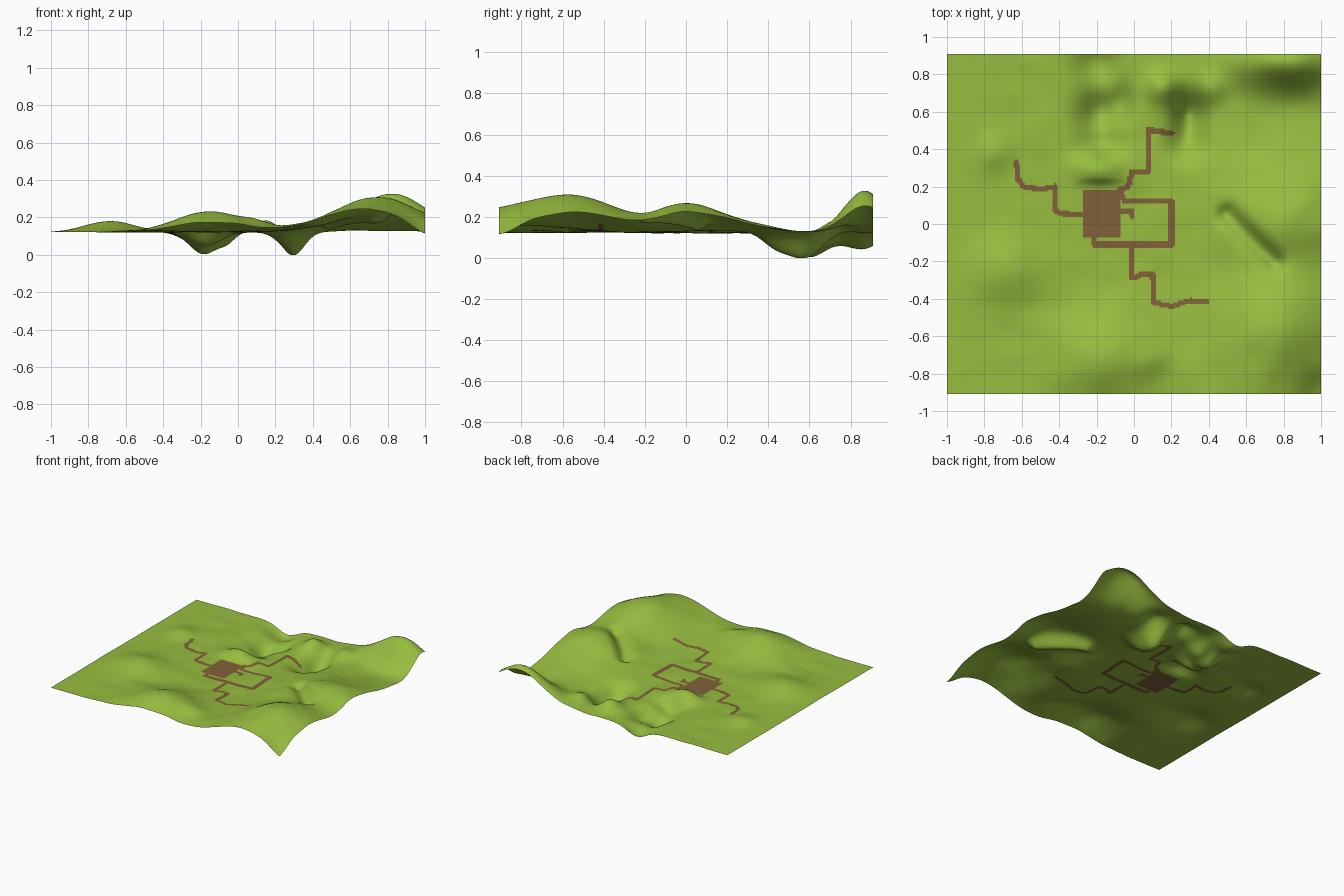
import bpy, bmesh, math
from mathutils import Vector, noise

if "Cube" in bpy.data.objects:
    bpy.data.objects.remove(bpy.data.objects["Cube"])

BASE = 0.122
NX, NY = 220, 200

# hills and hollows: x, y, height, spread x, spread y
BUMPS = [
    (.76, -.52, .17, .22, .2), (.8, -.01, .125, .24, .15), (.8, .25, .05, .28, .15),
    (.65, -.9, .1, .22, .2), (.82, .87, .205, .19, .1), (1, -.91, -.05, .08, .08),
    (-.15, -.72, .11, .19, .16), (-.68, -.25, .06, .13, .12), (-.75, .38, .03, .07, .07),
    (-.19, .29, .055, .09, .06), (.1, -.72, .02, .06, .06),
    (-.18, .6, -.115, .08, .09), (-.2, .86, -.08, .08, .08), (-.06, .66, -.04, .04, .07),
    (-.17, .43, -.05, .08, .05),
    (.295, .57, -.125, .06, .09), (.27, .43, -.05, .07, .06),
    (.15, .73, .06, .06, .06), (.4, .72, .04, .06, .06),
]
# narrow gully in the right-hand hill
GULLY = ((.5, .05), (.75, -.2))

# dirt paths as centre lines
PATHS = [
    [(-.63, .33), (-.62, .24), (-.59, .2), (-.5, .185), (-.42, .2), (-.42, .07), (-.38, .055), (-.25, .05)],
    [(-.08, .18), (-.03, .2), (-.01, .28), (.075, .28), (.075, .505), (.13, .495), (.2, .485)],
    [(-.08, .18), (-.05, .12), (.2, .12), (.2, -.11), (-.21, -.11), (-.21, -.05)],
    [(-.08, .065), (-.01, .065), (-.01, .04)],
    [(-.01, -.11), (-.01, -.29), (.04, -.27), (.1, -.27), (.105, -.42), (.2, -.44), (.3, -.41), (.39, -.415)],
]


def seg_dist(x, y, a, b):
    dx, dy = b[0] - a[0], b[1] - a[1]
    t = ((x - a[0]) * dx + (y - a[1]) * dy) / (dx * dx + dy * dy)
    t = max(0, min(1, t))
    return math.hypot(x - a[0] - t * dx, y - a[1] - t * dy)


def height(x, y):
    z = 0
    for cx, cy, h, sx, sy in BUMPS:
        z += h * math.exp(-((x - cx) / sx) ** 2 / 2 - ((y - cy) / sy) ** 2 / 2)
    z -= .055 * math.exp(-(seg_dist(x, y, *GULLY) / .055) ** 2)
    fade = min(1, max(0, (x + 1) / .4))
    z += fade * .006 * noise.noise(Vector((x * 7, y * 7, 1.7)))
    # level yard around the square clearing
    d = math.hypot(max(0, abs(x + .17) - .1), max(0, abs(y - .055) - .125))
    z *= min(1, d / .06)
    return max(0, BASE + z)


def is_dirt(x, y):
    if -.275 < x < -.07 and -.07 < y < .185:
        return True
    return any(seg_dist(x, y, a, b) < .0145 for p in PATHS for a, b in zip(p, p[1:]))


def material(name, col):
    m = bpy.data.materials.new(name)
    m.diffuse_color = (*col, 1)
    m.use_nodes = True
    m.node_tree.nodes["Principled BSDF"].inputs["Base Color"].default_value = m.diffuse_color
    return m


# ground sheet
bm = bmesh.new()
rows = []
for j in range(NY + 1):
    y = -.91 + 1.82 * j / NY
    rows.append([bm.verts.new((x, y, height(x, y)))
                 for x in (-1 + 2 * i / NX for i in range(NX + 1))])
for j in range(NY):
    for i in range(NX):
        f = bm.faces.new((rows[j][i], rows[j][i + 1], rows[j + 1][i + 1], rows[j + 1][i]))
        f.smooth = True
        c = f.calc_center_median()
        # clearing and paths are dirt, everything else grass
        f.material_index = 1 if is_dirt(c.x, c.y) else 0
me = bpy.data.meshes.new("terrain")
bm.to_mesh(me)
bm.free()
me.materials.append(material("grass green", (.31, .51, .05)))
me.materials.append(material("dirt brown", (.22, .12, .04)))
ob = bpy.data.objects.new("terrain", me)
bpy.context.collection.objects.link(ob)
